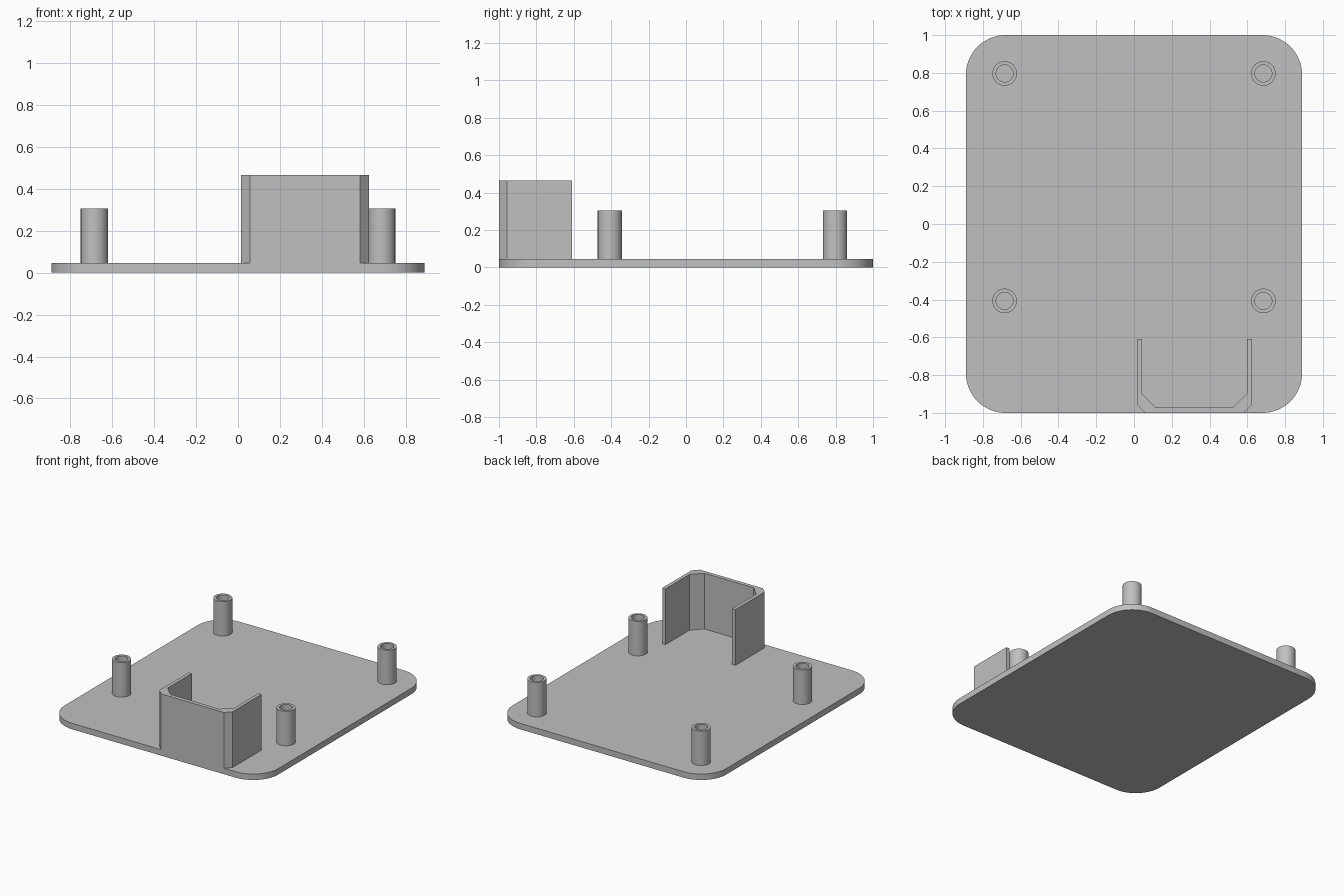
import bpy, bmesh, math
from mathutils import Vector

cube = bpy.data.objects.get("Cube")
if cube:
    bpy.data.objects.remove(cube, do_unlink=True)

HALF_X, HALF_Y, CORNER = 0.89, 1.0, 0.21
PLATE_TOP, POST_TOP, WALL_TOP = 0.045, 0.305, 0.465

grey = bpy.data.materials.new("light_grey")
grey.use_nodes = True
colour = (0.53, 0.53, 0.53, 1)
grey.diffuse_color = colour
grey.node_tree.nodes["Principled BSDF"].inputs["Base Color"].default_value = colour


def finish(name, bm, location=(0, 0, 0)):
    bmesh.ops.recalc_face_normals(bm, faces=bm.faces)
    mesh = bpy.data.meshes.new(name)
    bm.to_mesh(mesh)
    bm.free()
    mesh.materials.append(grey)
    obj = bpy.data.objects.new(name, mesh)
    obj.location = location
    bpy.context.collection.objects.link(obj)
    bpy.ops.object.select_all(action="DESELECT")
    obj.select_set(True)
    bpy.context.view_layer.objects.active = obj
    bpy.ops.object.shade_smooth_by_angle(angle=math.radians(30))
    return obj


def prism(name, outline, bottom, top):
    """Extrude a flat outline upwards into a solid."""
    bm = bmesh.new()
    face = bm.faces.new([bm.verts.new((x, y, bottom)) for x, y in outline])
    side = bmesh.ops.extrude_face_region(bm, geom=[face], use_keep_orig=True)
    verts = [g for g in side["geom"] if isinstance(g, bmesh.types.BMVert)]
    bmesh.ops.translate(bm, verts=verts, vec=(0, 0, top - bottom))
    return finish(name, bm)


def tube(name, inner, outer, bottom, top, location):
    """Revolve a rectangular section into a hollow post."""
    bm = bmesh.new()
    section = [(inner, bottom), (inner, top), (outer, top), (outer, bottom)]
    verts = [bm.verts.new((r, 0, z)) for r, z in section]
    edges = [bm.edges.new((verts[i - 1], verts[i])) for i in range(len(verts))]
    bmesh.ops.spin(bm, geom=verts + edges, cent=(0, 0, 0), axis=(0, 0, 1),
                   angle=math.tau, steps=48, use_merge=True)
    bmesh.ops.remove_doubles(bm, verts=bm.verts, dist=0.0001)
    return finish(name, bm, location)


# Base plate with rounded corners
outline = []
corners = [(1, 1), (-1, 1), (-1, -1), (1, -1)]
for quarter, (sx, sy) in enumerate(corners):
    centre = Vector((sx * (HALF_X - CORNER), sy * (HALF_Y - CORNER)))
    for step in range(17):
        a = math.pi / 2 * (quarter + step / 16)
        outline.append(centre + CORNER * Vector((math.cos(a), math.sin(a))))
prism("base_plate", outline, 0, PLATE_TOP)

# Four hollow mounting posts
for row, y in (("front", -0.407), ("back", 0.797)):
    for side, x in (("right", -0.685), ("left", 0.685)):
        tube(f"{row}_{side}_post", 0.045, 0.065, PLATE_TOP, POST_TOP, (x, y, 0))

# U-shaped bracket wall with chamfered corners, mirrored about its middle
MIDDLE = 0.32
half = [(0.278, -0.61), (0.305, -0.61), (0.305, -0.957), (0.262, -1.0)]
inner_half = [(0.205, -0.97), (0.278, -0.897)]
right_half = [(MIDDLE + x, y) for x, y in inner_half + half]
left_half = [(MIDDLE - x, y) for x, y in reversed(inner_half + half)]
prism("bracket_wall", right_half + left_half, PLATE_TOP, WALL_TOP)
